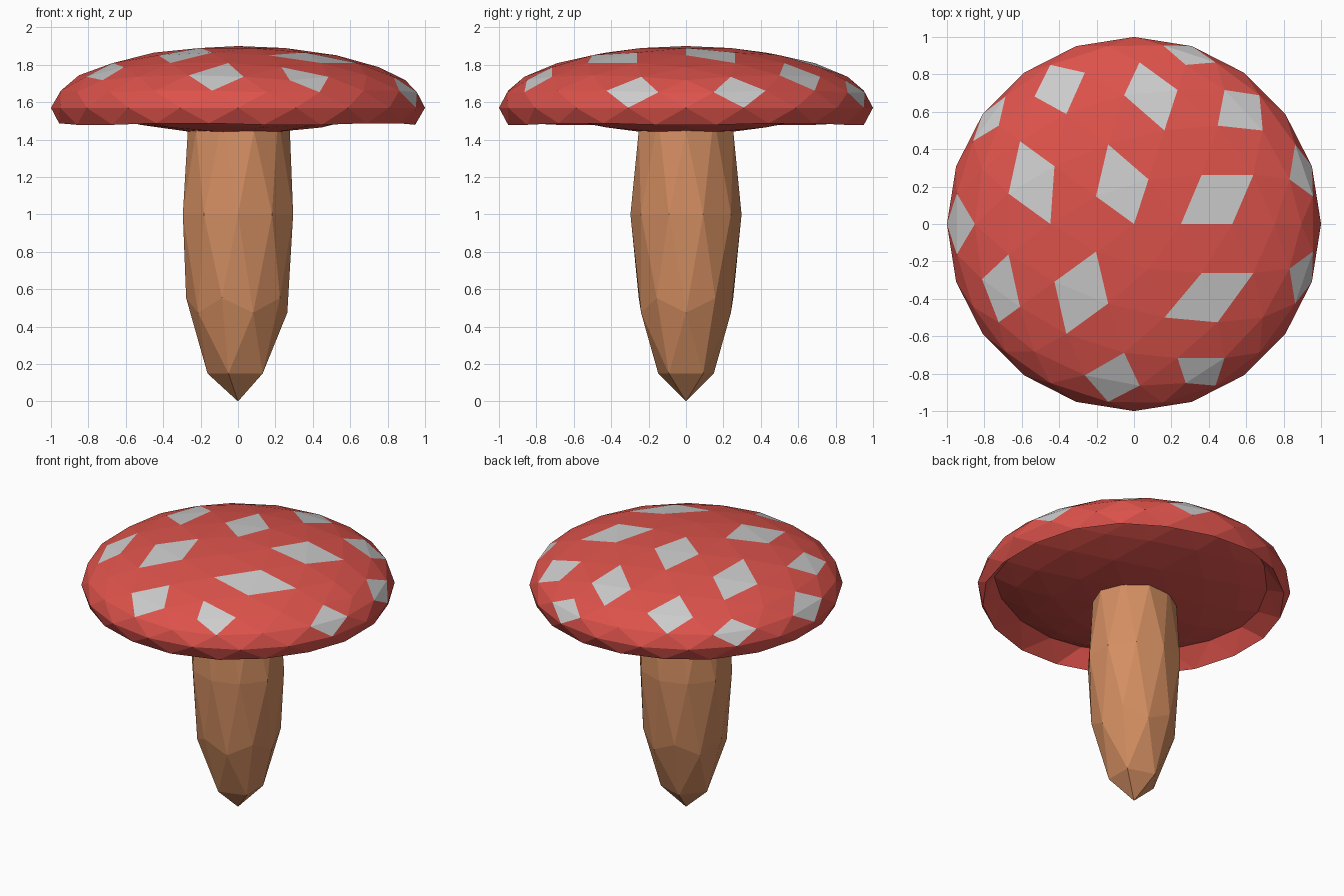
import bpy, bmesh
from mathutils import Vector

if "Cube" in bpy.data.objects:
    bpy.data.objects.remove(bpy.data.objects["Cube"])


def material(name, rgb):
    m = bpy.data.materials.new(name)
    m.diffuse_color = (*rgb, 1)
    m.use_nodes = True
    m.node_tree.nodes["Principled BSDF"].inputs["Base Color"].default_value = m.diffuse_color
    return m


def finish(bm, name, mats):
    bm.normal_update()
    me = bpy.data.meshes.new(name)
    bm.to_mesh(me)
    bm.free()
    for m in mats:
        me.materials.append(m)
    ob = bpy.data.objects.new(name, me)
    bpy.context.collection.objects.link(ob)
    return ob


red = material("cap_red", (0.72, 0.085, 0.07))
grey = material("spot_grey", (0.6, 0.6, 0.6))
brown = material("stem_brown", (0.65, 0.27, 0.12))

# Cap: flattened icosphere whose underside is pushed up inside the rim
bm = bmesh.new()
bmesh.ops.create_icosphere(bm, subdivisions=3, radius=1)

# Spots: pairs of neighbouring triangles, picked by their centre seen from above
spots = [(-.40, .74), (.095, .69), (.295, .91), (.575, .61), (.90, .28),
         (-.77, .56), (-.54, .23), (-.065, .21), (.44, .13), (-.94, 0),
         (-.71, -.355), (-.28, -.37), (.40, -.385), (.89, -.28),
         (-.10, -.83), (.355, -.79)]
pairs = []
for e in bm.edges:
    verts = {v for f in e.link_faces for v in f.verts}
    if min(v.co.z for v in verts) > -0.01:
        centre = sum((v.co for v in verts), Vector()) / len(verts)
        pairs.append((centre.xy, list(e.link_faces)))
for s in spots:
    for f in min(pairs, key=lambda p: (p[0] - Vector(s)).length)[1]:
        f.material_index = 1

for v in bm.verts:
    lift = 0.19 if v.co.z < -0.4 else 0
    v.co.z = 1.57 + 0.33 * v.co.z + lift
finish(bm, "cap", [red, grey])

# Stem: stretched icosphere with the top point removed inside the cap
bm = bmesh.new()
bmesh.ops.create_icosphere(bm, subdivisions=2, radius=1)
top = max(bm.verts, key=lambda v: v.co.z)
bmesh.ops.dissolve_verts(bm, verts=[top])
for v in bm.verts:
    v.co = Vector((v.co.x * 0.31, v.co.y * 0.297, min(1 + v.co.z, 1.7)))
finish(bm, "stem", [brown])
